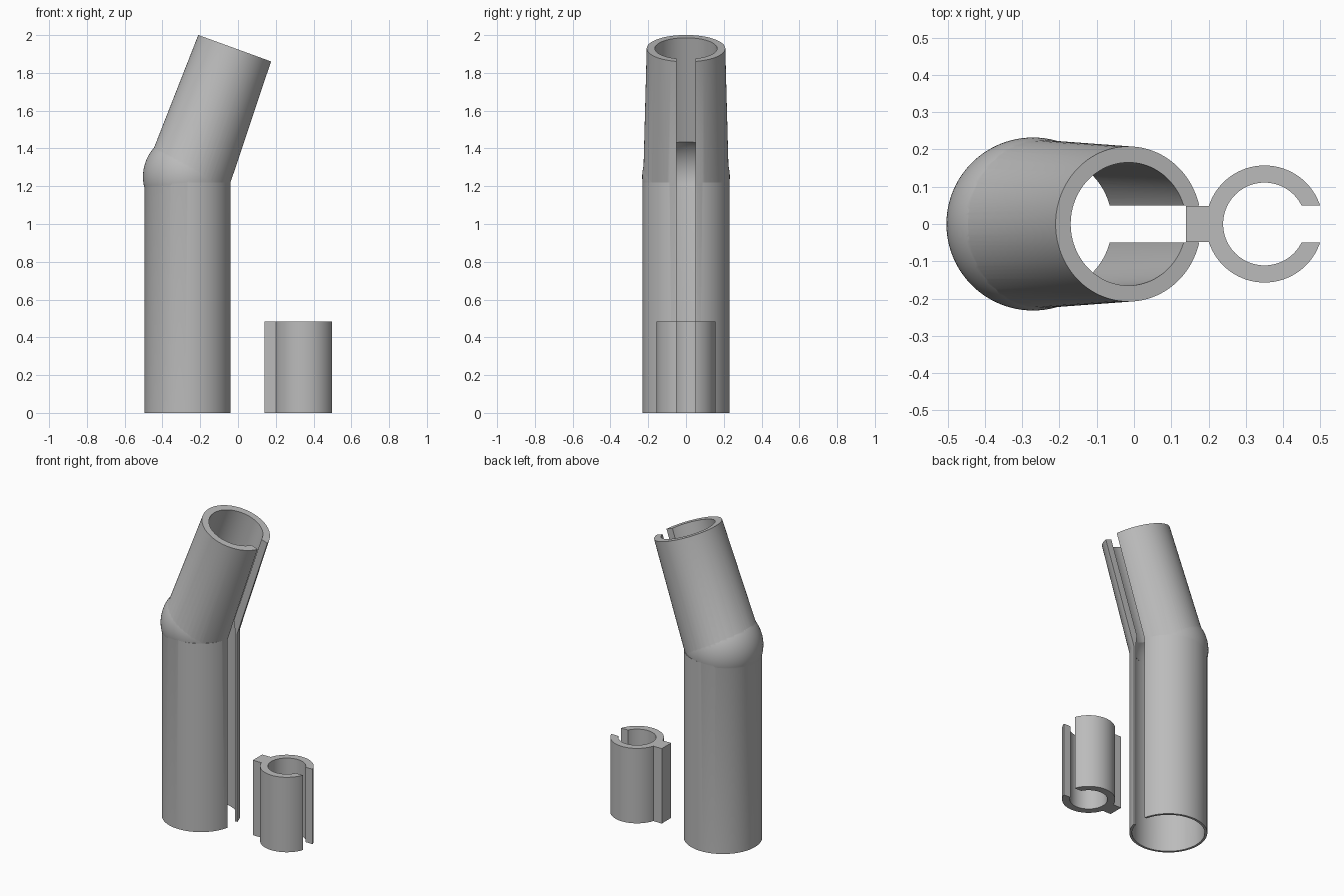
import bpy
from math import radians, sin, cos
from mathutils import Matrix, Vector

if "Cube" in bpy.data.objects:
    bpy.data.objects.remove(bpy.data.objects["Cube"], do_unlink=True)

grey = bpy.data.materials.new("plain grey")
grey.use_nodes = True
colour = (0.5, 0.5, 0.5, 1)
grey.diffuse_color = colour
grey.node_tree.nodes["Principled BSDF"].inputs["Base Color"].default_value = colour

TILT = radians(20)
TUBE_X, BEND_Z, SLOT = -0.265, 1.22, 0.1
BEND = Vector((-0.273, 0, BEND_Z))
BALL = (-0.271, 0, 1.25)
ARM = 0.755
TILTED = Matrix.Translation(BEND) @ Matrix.Rotation(TILT, 4, 'Y')


def finish(name, matrix=None):
    ob = bpy.context.object
    ob.name = name
    if matrix:
        ob.matrix_world = matrix
    ob.data.materials.append(grey)
    return ob


def cone(name, base, r1, r2, length, extra=None):
    """Frustum standing on base, or in the tilted frame when extra is given."""
    bpy.ops.mesh.primitive_cone_add(vertices=96, radius1=r1, radius2=r2, depth=length)
    frame = extra or Matrix.Identity(4)
    return finish(name, frame @ Matrix.Translation(Vector(base) + Vector((0, 0, length / 2))))


def ball(name, r):
    bpy.ops.mesh.primitive_uv_sphere_add(segments=96, ring_count=48, radius=r, location=BALL)
    return finish(name)


def box(name, low, high, frame=None):
    bpy.ops.mesh.primitive_cube_add(size=1)
    low, high = Vector(low), Vector(high)
    size = Matrix.Diagonal((*(high - low), 1))
    return finish(name, (frame or Matrix.Identity(4)) @ Matrix.Translation((low + high) / 2) @ size)


def combine(target, tool, operation):
    mod = target.modifiers.new(operation.title(), 'BOOLEAN')
    mod.object, mod.operation, mod.solver = tool, operation, 'EXACT'
    bpy.context.view_layer.update()
    with bpy.context.temp_override(object=target, active_object=target):
        bpy.ops.object.modifier_apply(modifier=mod.name)
    bpy.data.objects.remove(tool, do_unlink=True)


def smooth(ob):
    bpy.ops.object.select_all(action='DESELECT')
    ob.select_set(True)
    bpy.context.view_layer.objects.active = ob
    bpy.ops.object.shade_smooth_by_angle(angle=radians(25))


# Bent tube: straight lower tube, elbow ball and tapered upper arm
tube = cone("bent_tube", (TUBE_X, 0, 0), 0.23, 0.23, BEND_Z)
combine(tube, ball("elbow", 0.232), 'UNION')
combine(tube, cone("upper_arm", (0, 0, 0), 0.227, 0.208, ARM, TILTED), 'UNION')

# Hollow inside, thin below the bend and thick above it
combine(tube, cone("lower_bore", (TUBE_X, 0, -0.1), 0.215, 0.215, 1.35), 'DIFFERENCE')
combine(tube, ball("elbow_bore", 0.216), 'DIFFERENCE')
combine(tube, cone("upper_bore", (0, 0, 0), 0.18, 0.163, ARM + 0.1, TILTED), 'DIFFERENCE')

# Slot along the whole left side
h = SLOT / 2
combine(tube, box("lower_slot", (TUBE_X, -h, -0.1), (0.1, h, 1.25)), 'DIFFERENCE')
combine(tube, box("upper_slot", (0, -h, 0), (0.4, h, 1), TILTED), 'DIFFERENCE')
smooth(tube)

# Clip: split ring with a rib on its back
CLIP_X, CLIP_H = 0.35, 0.485
clip = cone("split_clip", (CLIP_X, 0, 0), 0.157, 0.157, CLIP_H)
combine(clip, box("rib", (0.14, -0.048, 0), (0.23, 0.048, CLIP_H)), 'UNION')
combine(clip, cone("clip_bore", (CLIP_X, 0, -0.1), 0.111, 0.111, 0.8), 'DIFFERENCE')
combine(clip, box("clip_gap", (CLIP_X, -h, -0.1), (0.6, h, 0.7)), 'DIFFERENCE')
smooth(clip)
